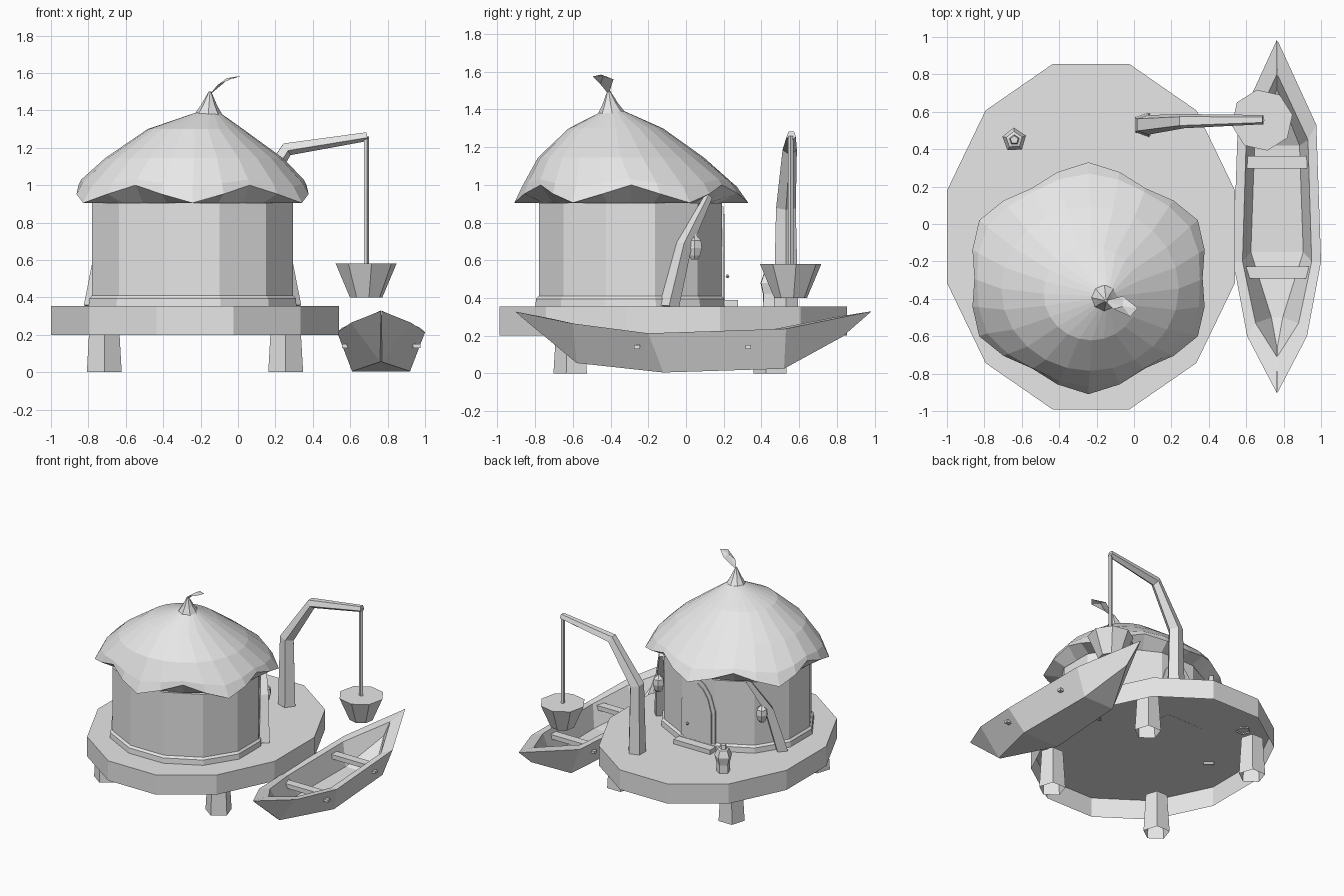
import bpy
from math import sin, cos, tau, radians
from mathutils import Vector

cube = bpy.data.objects.get("Cube")
if cube:
    bpy.data.objects.remove(cube)

grey = bpy.data.materials.new("plain_grey")
grey.use_nodes = True
grey.diffuse_color = (0.8, 0.8, 0.8, 1)
grey.node_tree.nodes["Principled BSDF"].inputs["Base Color"].default_value = (0.8, 0.8, 0.8, 1)

HUT_X, HUT_Y = -0.243, -0.295
BOAT_X = 0.765


def make(name, verts, faces):
    mesh = bpy.data.meshes.new(name)
    mesh.from_pydata([tuple(v) for v in verts], [], faces)
    mesh.materials.append(grey)
    obj = bpy.data.objects.new(name, mesh)
    bpy.context.collection.objects.link(obj)
    return obj


def loft(name, rings, bottom=True, top=True):
    """Skin a list of equal rings, with optional end caps."""
    n = len(rings[0])
    verts = [v for r in rings for v in r]
    faces = [(k * n + i, k * n + (i + 1) % n, (k + 1) * n + (i + 1) % n, (k + 1) * n + i)
             for k in range(len(rings) - 1) for i in range(n)]
    if bottom:
        faces.append(tuple(reversed(range(n))))
    if top:
        faces.append(tuple(range(len(verts) - n, len(verts))))
    return make(name, verts, faces)


def ring(x, y, z, rx, ry, n, turn=0):
    return [(x + rx * cos(tau * i / n + radians(turn)),
             y + ry * sin(tau * i / n + radians(turn)), z) for i in range(n)]


def turned(name, x, y, profile, n, turn=0, **caps):
    return loft(name, [ring(x, y, z, r, r, n, turn) for r, z in profile], **caps)


def beam(name, path, radii, n=5):
    """Tapered bar along a bent path."""
    pts = [Vector(p) for p in path]
    rings = []
    for i, p in enumerate(pts):
        t = (pts[min(i + 1, len(pts) - 1)] - pts[max(i - 1, 0)]).normalized()
        side = Vector((0, 1, 0)).cross(t).normalized()
        up = t.cross(side)
        rings.append([p + radii[i] * (side * cos(tau * k / n) + up * sin(tau * k / n))
                      for k in range(n)])
    return loft(name, rings)


def box(name, x, y, z, sx, sy, sz):
    def rect(h):
        return [(x + a * sx / 2, y + b * sy / 2, h) for a, b in ((-1, -1), (1, -1), (1, 1), (-1, 1))]
    return loft(name, [rect(z - sz / 2), rect(z + sz / 2)])


# Platform, open underneath, on four legs
loft("platform", [ring(-0.23, -0.068, z, 0.797, 0.955, 12, 15) for z in (0.2, 0.355)], bottom=False)
for side, x in (("right", -0.715), ("left", 0.255)):
    for end, y in (("front", -0.605), ("back", 0.455)):
        turned(f"{end}_{side}_leg", x, y, [(0.098, 0), (0.08, 0.3)], 5, -90, bottom=False)

# Round wall with a low plinth
loft("hut_wall", [ring(HUT_X, HUT_Y, z, 0.557, 0.503, 12, 15) for z in (0.355, 0.905)])
loft("hut_plinth", [ring(HUT_X, HUT_Y, z, rx, ry, 12, 15)
                    for z, rx, ry in ((0.355, 0.575, 0.522), (0.395, 0.572, 0.518), (0.41, 0.557, 0.503))])

# Thatched roof: scalloped rim, leaning crown, closed soffit
N = 24
rim, shoulder = [], []
for i in range(N):
    a = tau * i / N
    low = (1 - cos(6 * a)) / 2
    rim.append((HUT_X + (0.61 + 0.065 * low) * cos(a), -0.29 + (0.555 + 0.065 * low) * sin(a), 1.0 - 0.095 * low))
    shoulder.append((HUT_X + (0.595 + 0.03 * low) * cos(a), -0.3 + (0.545 + 0.025 * low) * sin(a), 1.03 - 0.04 * low))
loft("roof", [ring(HUT_X, HUT_Y, 0.905, 0.53, 0.48, N), rim, shoulder,
              ring(-0.235, -0.345, 1.145, 0.475, 0.44, N),
              ring(-0.228, -0.372, 1.3, 0.255, 0.25, N),
              ring(-0.16, -0.385, 1.39, 0.06, 0.06, N)])
loft("roof_finial", [ring(-0.16, -0.39, 1.37, 0.08, 0.08, 8), ring(-0.155, -0.4, 1.43, 0.042, 0.042, 8),
                     ring(-0.15, -0.41, 1.5, 0.007, 0.007, 8)])
make("roof_leaf", [(-0.155, -0.41, 1.48), (-0.06, -0.385, 1.56), (0.02, -0.45, 1.585),
                   (-0.02, -0.495, 1.575), (-0.11, -0.455, 1.535), (-0.06, -0.44, 1.572)],
     [(0, 1, 5), (1, 2, 5), (2, 3, 5), (3, 4, 5), (4, 0, 5)])


# Pointed-arch door at the back with frame, knob and step
def arch(w, h, y):
    half = [(1, 0), (1, 0.55), (0.75, 0.78), (0.4, 0.92)]
    pts = half + [(0, 1)] + [(-a, b) for a, b in reversed(half)]
    return [(HUT_X + a * w, y, 0.385 + b * h) for a, b in pts]


loft("door_frame", [arch(0.15, 0.5, 0.15), arch(0.15, 0.5, 0.198)])
loft("door", [arch(0.12, 0.46, 0.15), arch(0.12, 0.46, 0.205)])
turned("door_knob", -0.165, 0.22, [(0.004, 0.505), (0.012, 0.515), (0.004, 0.525)], 6)
box("door_step", HUT_X, 0.21, 0.372, 0.32, 0.13, 0.036)

# Leaning braces with hanging lanterns on both sides of the hut
for side, s in (("right", -1), ("left", 1)):
    beam(f"{side}_brace", [(HUT_X + s * 0.53, -0.09, 0.35), (HUT_X + s * 0.475, -0.01, 0.68),
                           (HUT_X + s * 0.375, 0.12, 0.94)], (0.052, 0.042, 0.022), 4)
    turned(f"{side}_lantern", HUT_X + s * 0.45, 0.045,
           [(0.02, 0.605), (0.034, 0.625), (0.045, 0.665), (0.04, 0.705), (0.018, 0.725), (0.008, 0.75)], 6)

# Lamp post on the deck
turned("deck_lamp", -0.64, 0.45, [(0.052, 0.345), (0.05, 0.42), (0.066, 0.48), (0.045, 0.53),
                                  (0.028, 0.535), (0.022, 0.565)], 5, 20, bottom=False)

# Crane with rope and bucket
beam("crane_arm", [(0.06, 0.53, 0.35), (0.06, 0.53, 0.88), (0.26, 0.55, 1.195), (0.69, 0.558, 1.262)],
     (0.068, 0.055, 0.04, 0.026))
turned("crane_rope", 0.685, 0.555, [(0.015, 0.56), (0.015, 1.26)], 5)
turned("crane_bucket", 0.685, 0.555, [(0.088, 0.4), (0.165, 0.58)], 8, 10)

# Rowing boat: each station gives outer rim, outer floor, inner rim, inner floor as (y, half width, z)
stations = [
    ((-0.905, 0.001, 0.328), (-0.88, 0.001, 0.305), (-0.71, 0.001, 0.29), (-0.66, 0.001, 0.22)),
    ((-0.6, 0.16, 0.265), (-0.58, 0.006, 0.055), (-0.53, 0.115, 0.25), (-0.5, 0.03, 0.1)),
    ((-0.2, 0.235, 0.213), (-0.12, 0.155, 0.005), (-0.2, 0.185, 0.213), (-0.15, 0.14, 0.05)),
    ((0.53, 0.21, 0.237), (0.52, 0.13, 0.025), (0.45, 0.165, 0.232), (0.42, 0.12, 0.06)),
    ((0.985, 0.001, 0.33), (0.83, 0.001, 0.195), (0.8, 0.001, 0.3), (0.72, 0.001, 0.22)),
]
hull = []
for ot, ob, it, ib in stations:
    order = ((ot, -1), (ob, -1), (ob, 1), (ot, 1), (it, 1), (ib, 1), (ib, -1), (it, -1))
    hull.append([(BOAT_X + s * w, y, z) for (y, w, z), s in order])
loft("boat_hull", hull)
for end, y in (("front", -0.26), ("back", 0.33)):
    box(f"boat_{end}_seat", BOAT_X, y, 0.175, 0.34, 0.065, 0.035)
    for side, s in (("right", -1), ("left", 1)):
        box(f"boat_{end}_{side}_peg", BOAT_X + s * 0.19, y, 0.14, 0.04, 0.03, 0.02)
